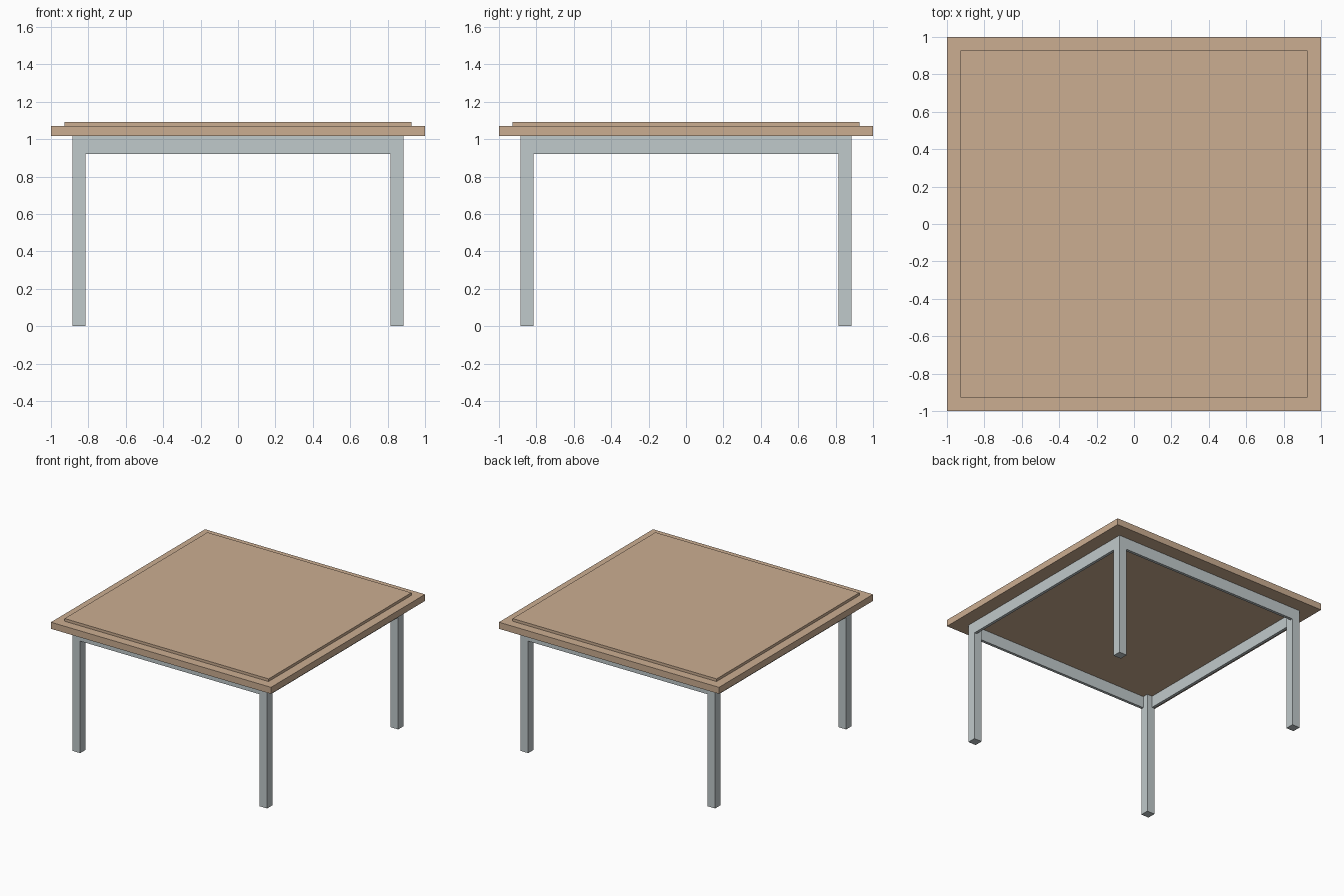
import bpy
import bmesh
from mathutils import Vector

if "Cube" in bpy.data.objects:
    bpy.data.objects.remove(bpy.data.objects["Cube"])


def material(name, rgb):
    m = bpy.data.materials.new(name)
    m.diffuse_color = (*rgb, 1.0)
    m.use_nodes = True
    m.node_tree.nodes["Principled BSDF"].inputs["Base Color"].default_value = m.diffuse_color
    return m


WOOD = material("light wood", (0.60, 0.42, 0.285))
METAL = material("pale grey metal", (0.53, 0.585, 0.595))


def box(name, lo, hi, mat):
    """Flat-faced box spanning two opposite corners."""
    lo, hi = Vector(lo), Vector(hi)
    bm = bmesh.new()
    bmesh.ops.create_cube(bm, size=1.0)
    bmesh.ops.scale(bm, vec=hi - lo, verts=bm.verts)
    mesh = bpy.data.meshes.new(name)
    bm.to_mesh(mesh)
    bm.free()
    mesh.materials.append(mat)
    obj = bpy.data.objects.new(name, mesh)
    obj.location = (lo + hi) / 2
    bpy.context.collection.objects.link(obj)
    return obj


OUT, IN = 0.885, 0.815      # outer and inner leg faces
RAIL = 0.023                # rail thickness
RAIL_Z, TOP_Z = 0.92, 1.016

# Tabletop slab and the raised panel on it
box("tabletop", (-1, -1, TOP_Z), (1, 1, 1.07), WOOD)
box("raised_panel", (-0.927, -0.927, 1.07), (0.927, 0.927, 1.092), WOOD)

# Four square corner legs
for sx, x in (("left", -OUT), ("right", IN)):
    for sy, y in (("front", -OUT), ("back", IN)):
        w = OUT - IN
        box(f"{sy}_{sx}_leg", (x, y, 0), (x + w, y + w, TOP_Z), METAL)

# Thin rails between the legs, flush with their outer faces
for a, b, pair in ((-OUT, -OUT + RAIL, ("front", "left")),
                   (OUT - RAIL, OUT, ("back", "right"))):
    box(f"{pair[0]}_rail", (-IN, a, RAIL_Z), (IN, b, TOP_Z), METAL)
    box(f"{pair[1]}_rail", (a, -IN, RAIL_Z), (b, IN, TOP_Z), METAL)
